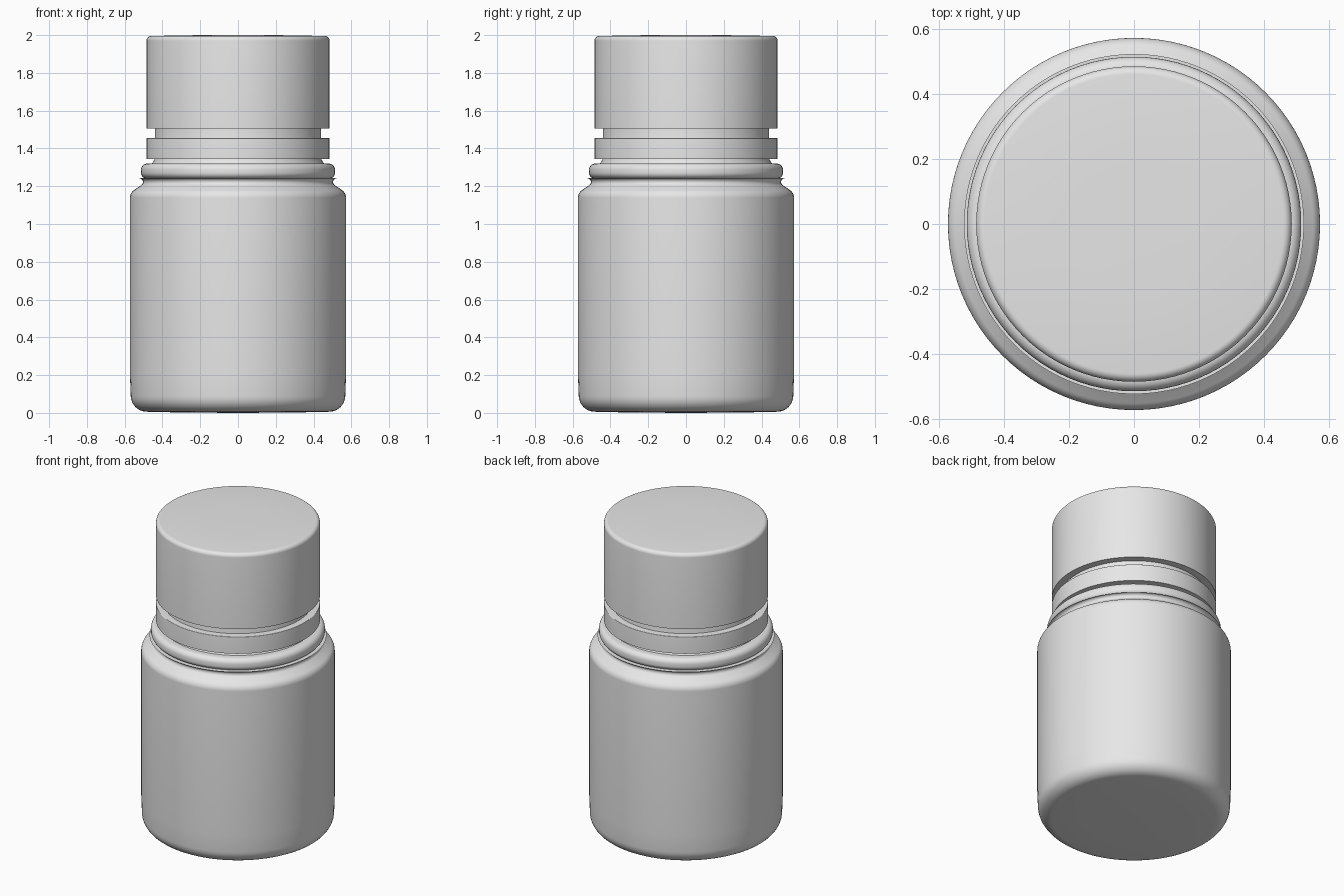
import bpy, bmesh, math
from mathutils import Vector

cube = bpy.data.objects.get("Cube")
if cube:
    bpy.data.objects.remove(cube, do_unlink=True)

SEGMENTS = 96

plastic = bpy.data.materials.new("light_grey_plastic")
plastic.use_nodes = True
GREY = (0.8, 0.8, 0.8, 1)
plastic.diffuse_color = GREY
plastic.node_tree.nodes["Principled BSDF"].inputs["Base Color"].default_value = GREY


def rounded(profile, steps=8):
    """Turn (radius, height, fillet) corners into a smooth outline."""
    pts = [Vector(p[:2]) for p in profile]
    out = []
    for i, (p, corner) in enumerate(zip(pts, profile)):
        fillet = corner[2]
        if fillet == 0 or i in (0, len(pts) - 1):
            out.append(p)
            continue
        a = (pts[i - 1] - p).normalized()
        b = (pts[i + 1] - p).normalized()
        half = a.angle(b) / 2
        reach = fillet / math.tan(half)
        centre = p + (a + b).normalized() * fillet / math.sin(half)
        start, end = p + a * reach - centre, p + b * reach - centre
        sweep = start.angle_signed(end)
        for k in range(steps + 1):
            t = -sweep * k / steps
            c, s = math.cos(t), math.sin(t)
            out.append(centre + Vector((start.x * c - start.y * s,
                                        start.x * s + start.y * c)))
    return out


def lathe(name, profile, closed=False):
    """Revolve an outline around the vertical axis."""
    outline = rounded(profile)
    if closed:
        outline.append(outline[0])
    bm = bmesh.new()
    verts = [bm.verts.new((p.x, 0, p.y)) for p in outline]
    edges = [bm.edges.new(pair) for pair in zip(verts, verts[1:])]
    bmesh.ops.spin(bm, geom=verts + edges, cent=(0, 0, 0), axis=(0, 0, 1),
                   angle=math.tau, steps=SEGMENTS, use_merge=False)
    bmesh.ops.remove_doubles(bm, verts=bm.verts, dist=0.0002)
    bmesh.ops.recalc_face_normals(bm, faces=bm.faces)
    mesh = bpy.data.meshes.new(name)
    bm.to_mesh(mesh)
    bm.free()
    mesh.materials.append(plastic)
    obj = bpy.data.objects.new(name, mesh)
    bpy.context.collection.objects.link(obj)
    bpy.ops.object.select_all(action="DESELECT")
    obj.select_set(True)
    bpy.context.view_layer.objects.active = obj
    bpy.ops.object.shade_smooth_by_angle(angle=math.radians(35))
    return obj


# Bottle: rounded base, straight wall, sloped shoulder, bead and neck
lathe("bottle", [
    (0, 0, 0),
    (0.3, 0.002, 0),
    (0.565, 0.008, 0.085),
    (0.572, 0.2, 0),
    (0.572, 1.165, 0.05),
    (0.462, 1.24, 0.02),
    (0.515, 1.242, 0.032),
    (0.513, 1.32, 0.034),
    (0.455, 1.32, 0),
    (0.44, 1.345, 0),
    (0.44, 1.53, 0),
    (0, 1.53, 0),
])

# Tamper band below the cap
lathe("tamper_band", [
    (0.44, 1.345, 0),
    (0.485, 1.345, 0),
    (0.485, 1.455, 0.004),
    (0.44, 1.455, 0),
], closed=True)

# Screw cap with a softly rounded top edge
lathe("screw_cap", [
    (0, 1.505, 0),
    (0.485, 1.505, 0),
    (0.485, 1.995, 0.025),
    (0.2, 2.0, 0),
    (0, 2.0, 0),
])
